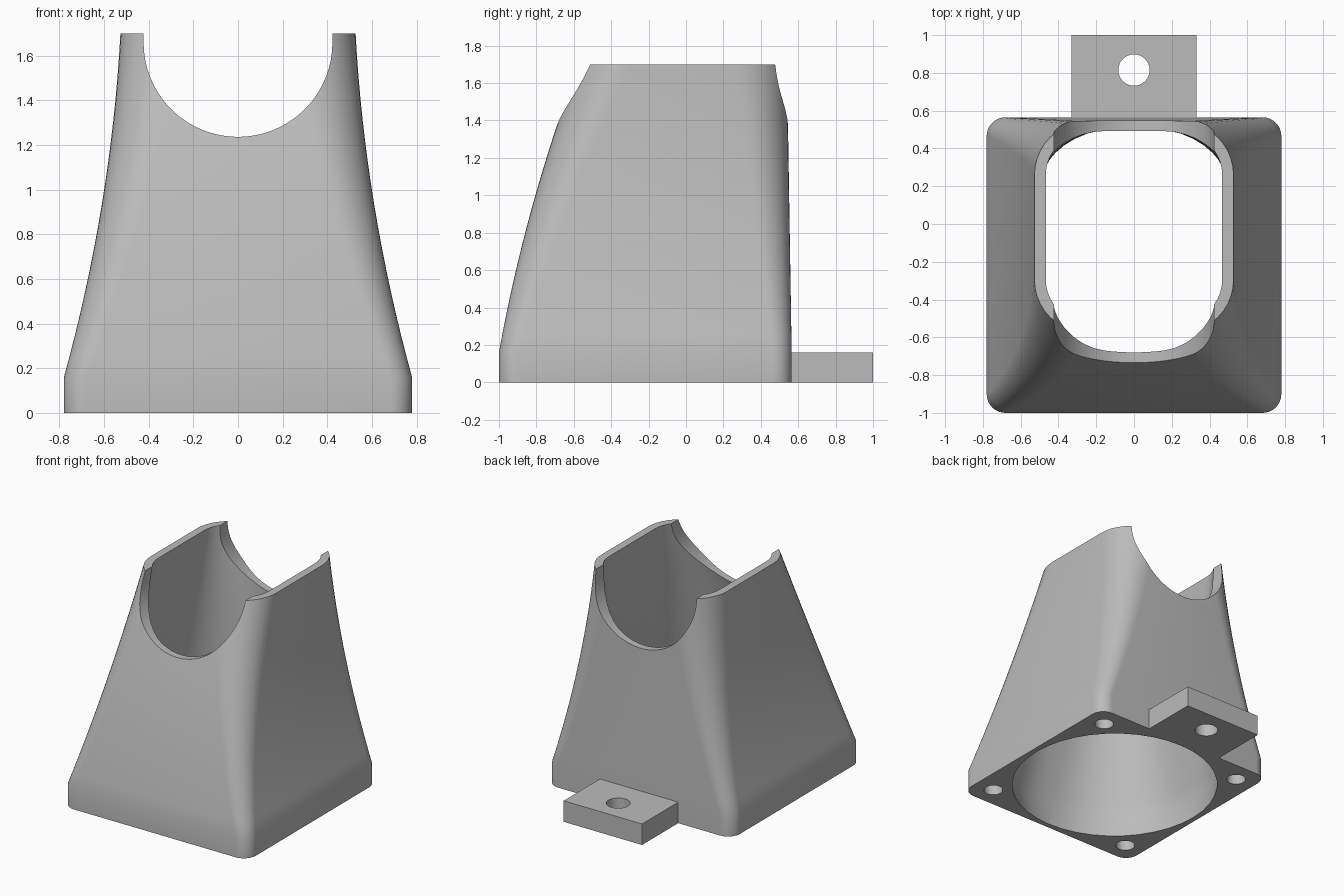
import bpy, bmesh
from math import pi, cos, sin, radians
from mathutils import Matrix

cube = bpy.data.objects.get("Cube")
if cube:
    bpy.data.objects.remove(cube, do_unlink=True)

grey = bpy.data.materials.new("light_grey")
grey.use_nodes = True
grey.diffuse_color = (0.5, 0.5, 0.5, 1)
grey.node_tree.nodes["Principled BSDF"].inputs["Base Color"].default_value = grey.diffuse_color

HEIGHT, BASE = 1.70, 0.16
CENTRE_Y = -0.2175


def make_object(name, bm):
    bmesh.ops.recalc_face_normals(bm, faces=bm.faces)
    mesh = bpy.data.meshes.new(name)
    bm.to_mesh(mesh)
    bm.free()
    mesh.materials.append(grey)
    obj = bpy.data.objects.new(name, mesh)
    bpy.context.collection.objects.link(obj)
    return obj


def rounded_rect(half_x, y0, y1, r, steps=10):
    """Rounded outline, always with the same number of points."""
    corners = [(half_x - r, y1 - r, 0), (r - half_x, y1 - r, 1),
               (r - half_x, y0 + r, 2), (half_x - r, y0 + r, 3)]
    pts = []
    for cx, cy, q in corners:
        for i in range(steps + 1):
            a = (q + i / steps) * pi / 2
            pts.append((cx + r * cos(a), cy + r * sin(a)))
    return pts


def blend(a, b, t, bow=0):
    return a + (b - a) * t - bow * t * (1 - t)


def section(z, wall):
    """Outer or inner outline of the duct at height z."""
    t = max(0, (z - BASE) / (HEIGHT - BASE))
    half_x = blend(0.78, 0.527, t, 0.17)
    y0, y1 = blend(-1.0, -0.575, t, 0.15), blend(0.565, 0.54, t)
    if not wall:
        return rounded_rect(half_x, y0, y1, blend(0.10, 0.28, t))
    s = z / HEIGHT
    w = blend(0.04, 0.06, s)
    return rounded_rect(half_x - w, y0 + w, y1 - w,
                        min(blend(0.739, 0.22, s), half_x - w - 0.002))


def cylinder(name, x, y, z0, z1, r):
    bm = bmesh.new()
    bmesh.ops.create_cone(bm, cap_ends=True, segments=32, radius1=r, radius2=r,
                          depth=z1 - z0,
                          matrix=Matrix.Translation((x, y, (z0 + z1) / 2)))
    return make_object(name, bm)


def cut(target, cutter):
    cutter.hide_render = True
    mod = target.modifiers.new("cut", "BOOLEAN")
    mod.operation, mod.solver, mod.object = "DIFFERENCE", "EXACT", cutter
    bpy.context.view_layer.objects.active = target
    bpy.ops.object.modifier_apply(modifier=mod.name)
    bpy.data.objects.remove(cutter, do_unlink=True)


def smooth(obj):
    bpy.ops.object.select_all(action="DESELECT")
    obj.select_set(True)
    bpy.context.view_layer.objects.active = obj
    bpy.ops.object.shade_smooth_by_angle(angle=radians(30))


# Hollow duct: square outside, round inlet below, rounded outlet above
levels = [0, BASE] + [BASE + (HEIGHT - BASE) * i / 16 for i in range(1, 17)]
bm = bmesh.new()
rings = [[bm.verts.new((x, y, z)) for x, y in section(z, False)] for z in levels]
rings += [[bm.verts.new((x, y, z)) for x, y in section(z, True)] for z in reversed(levels)]
for low, high in zip(rings, rings[1:] + rings[:1]):
    n = len(low)
    for i in range(n):
        j = (i + 1) % n
        bm.faces.new((low[i], low[j], high[j], high[i]))
duct = make_object("duct_body", bm)

# Round cradle cut through front and back
R, CZ = 0.423, 1.66
bm = bmesh.new()
profile = [(R, 2)] + [(R * cos(a), CZ - R * sin(a)) for a in
                      (pi * i / 48 for i in range(49))] + [(-R, 2)]
face = bm.faces.new([bm.verts.new((x, -1.5, z)) for x, z in profile])
extruded = bmesh.ops.extrude_face_region(bm, geom=[face])["geom"]
bmesh.ops.translate(bm, vec=(0, 3, 0),
                    verts=[v for v in extruded if isinstance(v, bmesh.types.BMVert)])
cut(duct, make_object("cradle_cutter", bm))

# Screw holes in the four base corners
for sx in (-1, 1):
    for sy in (-1, 1):
        cut(duct, cylinder("screw_cutter", sx * 0.624, CENTRE_Y + sy * 0.624,
                           -0.1, BASE, 0.068))
smooth(duct)

# Mounting tab at the back
bm = bmesh.new()
bmesh.ops.create_cube(bm, size=1, matrix=Matrix.Translation((0, 0.7815, BASE / 2))
                      @ Matrix.Diagonal((0.66, 0.437, BASE, 1)))
tab = make_object("mounting_tab", bm)
cut(tab, cylinder("tab_hole_cutter", 0, 0.815, -0.1, 0.3, 0.083))
smooth(tab)
